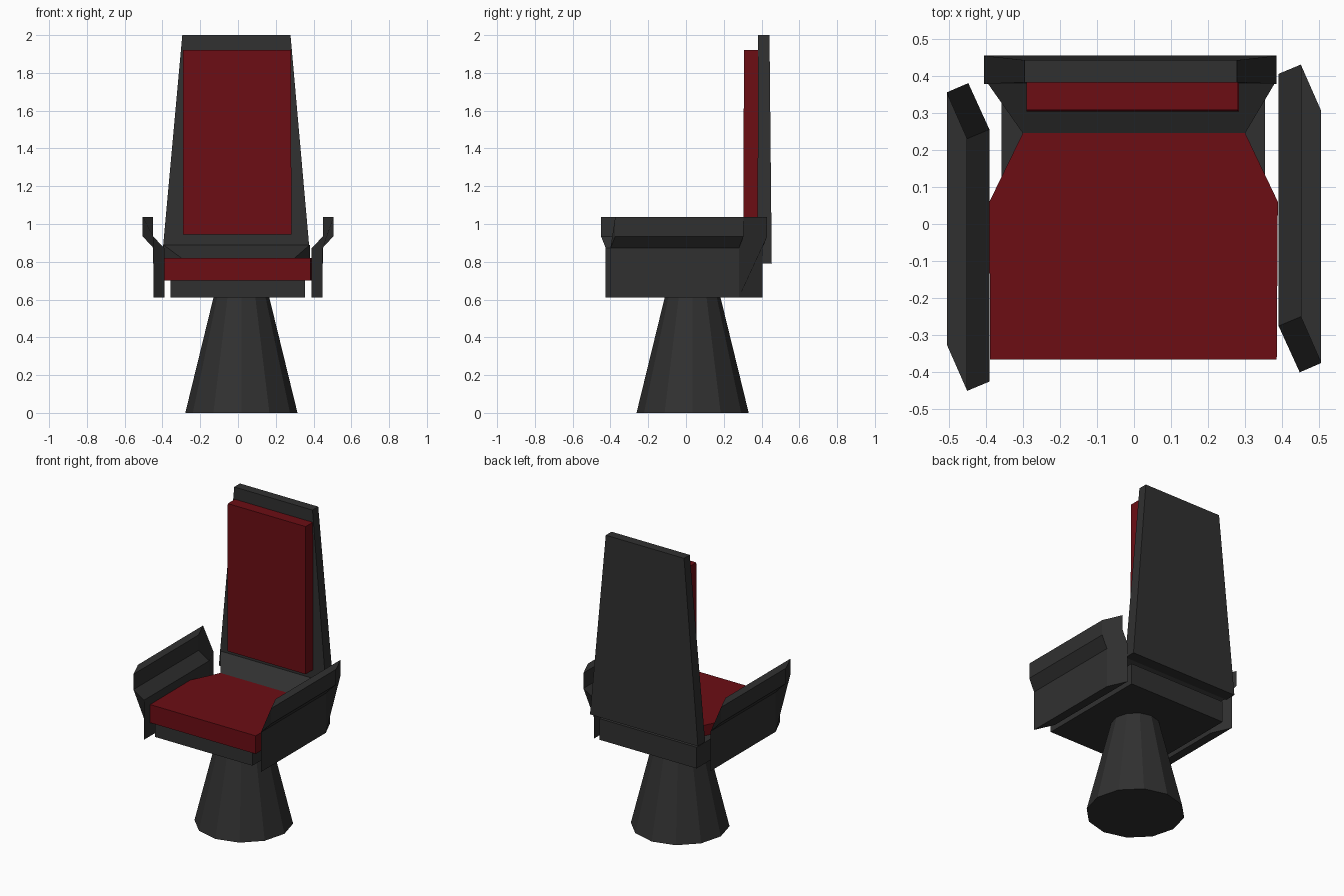
import bpy, bmesh
from mathutils import Matrix

if "Cube" in bpy.data.objects:
    bpy.data.objects.remove(bpy.data.objects["Cube"])


def material(name, color):
    m = bpy.data.materials.new(name)
    m.diffuse_color = color
    m.use_nodes = True
    m.node_tree.nodes["Principled BSDF"].inputs["Base Color"].default_value = m.diffuse_color
    return m


RED = material("red_padding", (0.15, 0.004, 0.007, 1))
DARK = material("dark_frame", (0.03, 0.03, 0.03, 1))


def finish(name, bm, mat):
    bmesh.ops.recalc_face_normals(bm, faces=bm.faces)
    mesh = bpy.data.meshes.new(name)
    bm.to_mesh(mesh)
    bm.free()
    mesh.materials.append(mat)
    obj = bpy.data.objects.new(name, mesh)
    bpy.context.collection.objects.link(obj)
    return obj


def loft(name, a, b, mat):
    """Solid between two matching outlines of 3D points."""
    bm = bmesh.new()
    va = [bm.verts.new(p) for p in a]
    vb = [bm.verts.new(p) for p in b]
    bm.faces.new(va)
    bm.faces.new(vb)
    n = len(a)
    for i in range(n):
        j = (i + 1) % n
        bm.faces.new((va[i], va[j], vb[j], vb[i]))
    return finish(name, bm, mat)


def rect(x0, x1, y0, y1, z):
    return [(x0, y0, z), (x1, y0, z), (x1, y1, z), (x0, y1, z)]


# Twelve-sided tapered pedestal
bm = bmesh.new()
bmesh.ops.create_cone(bm, cap_ends=True, segments=12, radius1=0.297, radius2=0.148,
                      depth=0.61, matrix=Matrix.Translation((0.018, 0.035, 0.305)))
finish("pedestal", bm, DARK)

# Frame under the seat
loft("seat_frame", rect(-0.358, 0.354, -0.355, 0.4, 0.61),
     rect(-0.358, 0.354, -0.355, 0.4, 0.75), DARK)

# Seat cushion, narrowing toward the back
outline = [(-0.388, -0.365), (0.385, -0.365), (0.388, 0.06), (0.3, 0.245), (-0.3, 0.245), (-0.39, 0.06)]
loft("seat_cushion", [(x, y, 0.70) for x, y in outline],
     [(x, y, 0.82) for x, y in outline], RED)

# Tapered backrest panel and the wedge joining it to the seat
loft("backrest", rect(-0.405, 0.385, 0.378, 0.454, 0.79),
     rect(-0.295, 0.278, 0.382, 0.442, 2.0), DARK)
loft("backrest_foot",
     [(-0.3, 0.245, 0.72), (0.3, 0.245, 0.72), (0.3, 0.245, 0.82), (-0.3, 0.245, 0.82)],
     [(-0.395, 0.38, 0.79), (0.38, 0.38, 0.79), (0.38, 0.38, 0.89), (-0.395, 0.38, 0.89)], DARK)

# Back cushion
loft("back_cushion", rect(-0.29, 0.283, 0.303, 0.385, 0.945),
     rect(-0.29, 0.28, 0.307, 0.388, 1.92), RED)

# Armrests: cranked profile with slanted ends; (x, z, front y), each edge 0.68 long
arm = [(-0.39, 0.61, -0.425), (-0.39, 0.872, -0.425), (-0.45, 0.935, -0.45), (-0.45, 1.037, -0.45),
       (-0.505, 1.037, -0.325), (-0.505, 0.935, -0.325), (-0.447, 0.872, -0.30), (-0.447, 0.61, -0.30)]
front = [(x, y, z) for x, z, y in arm]
back = [(x, y + 0.68, z) for x, z, y in arm]
loft("left_armrest", front, back, DARK)


# The right armrest is the left one turned half way round
def turn(points):
    return [(-x, -0.02 - y, z) for x, y, z in points]


loft("right_armrest", turn(front), turn(back), DARK)
